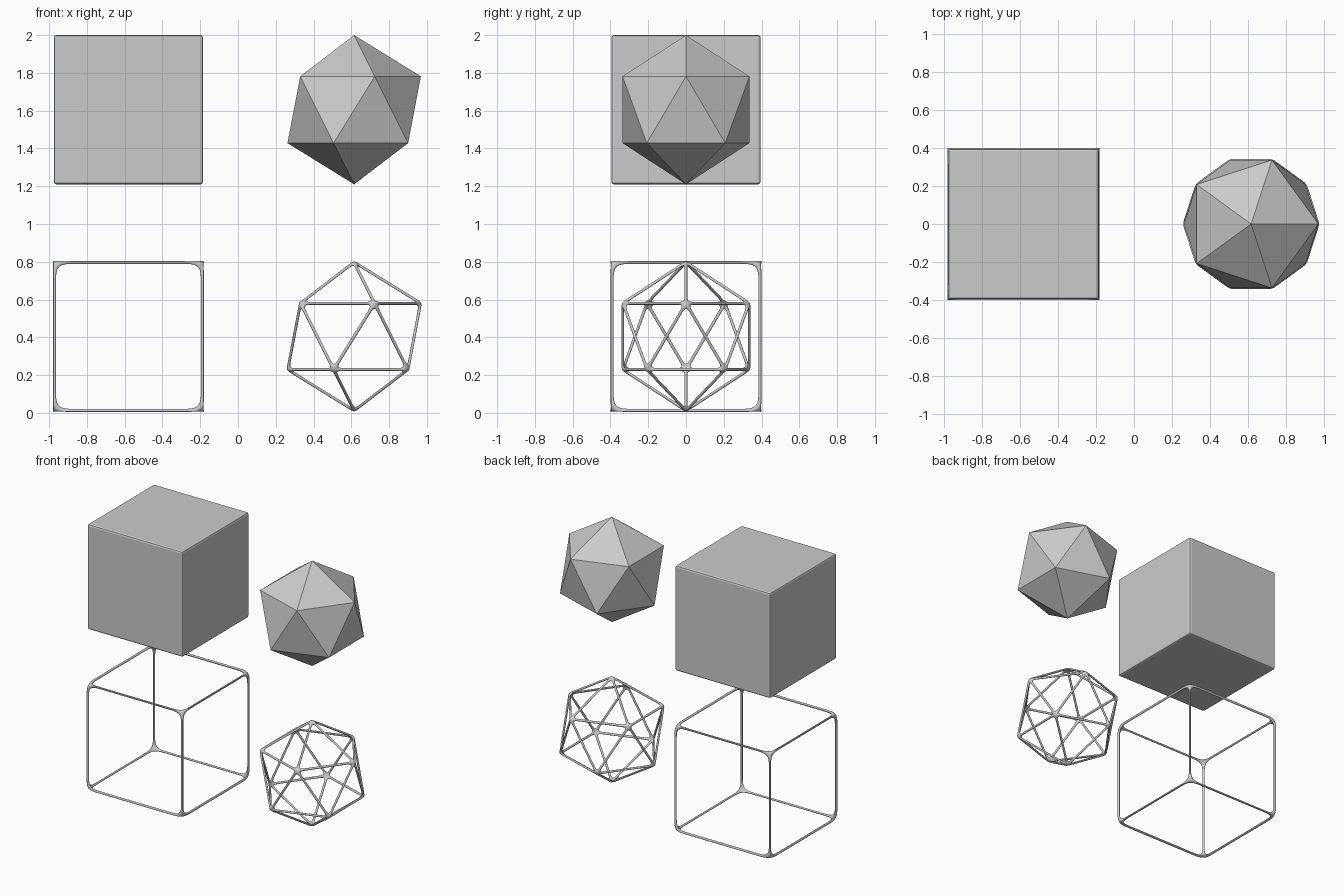
import bpy, bmesh

if "Cube" in bpy.data.objects:
    bpy.data.objects.remove(bpy.data.objects["Cube"])

R = 0.395            # half size of the cubes, radius of the icosahedra
LOW, HIGH = 0.405, 1.605
CUBE_X, ICO_X = -0.58, 0.615


def add_cube(name, z):
    bpy.ops.mesh.primitive_cube_add(size=2 * R, location=(CUBE_X, 0, z))
    bpy.context.object.name = name
    return bpy.context.object


def add_icosahedron(name, z):
    bpy.ops.mesh.primitive_ico_sphere_add(subdivisions=1, radius=R, location=(ICO_X, 0, z))
    bpy.context.object.name = name
    return bpy.context.object


def make_frame(ob, thickness, cuts):
    # turn every edge into a rounded strut with webbed joints
    wire = ob.modifiers.new("struts", 'WIREFRAME')
    wire.thickness = thickness
    wire.use_even_offset = True
    wire.use_relative_offset = False
    wire.use_replace = True
    bpy.context.view_layer.objects.active = ob
    bpy.ops.object.modifier_apply(modifier=wire.name)

    # extra loops along the struts keep the rounding near the joints
    bm = bmesh.new()
    bm.from_mesh(ob.data)
    long_edges = [e for e in bm.edges if e.calc_length() > 0.2]
    bmesh.ops.subdivide_edges(bm, edges=long_edges, cuts=cuts, use_grid_fill=True)
    for f in bm.faces:
        f.smooth = True
    bm.to_mesh(ob.data)
    bm.free()

    sub = ob.modifiers.new("rounding", 'SUBSURF')
    sub.levels = sub.render_levels = 2


# solid cube with thin bevelled edges
cube = add_cube("solid_cube", HIGH)
bevel = cube.modifiers.new("edge_bevel", 'BEVEL')
bevel.width = 0.013
bevel.segments = 2

# solid faceted icosahedron
add_icosahedron("solid_icosahedron", HIGH)

# open frames below
make_frame(add_cube("cube_frame", LOW), 0.03, 7)
make_frame(add_icosahedron("icosahedron_frame", LOW), 0.026, 7)
